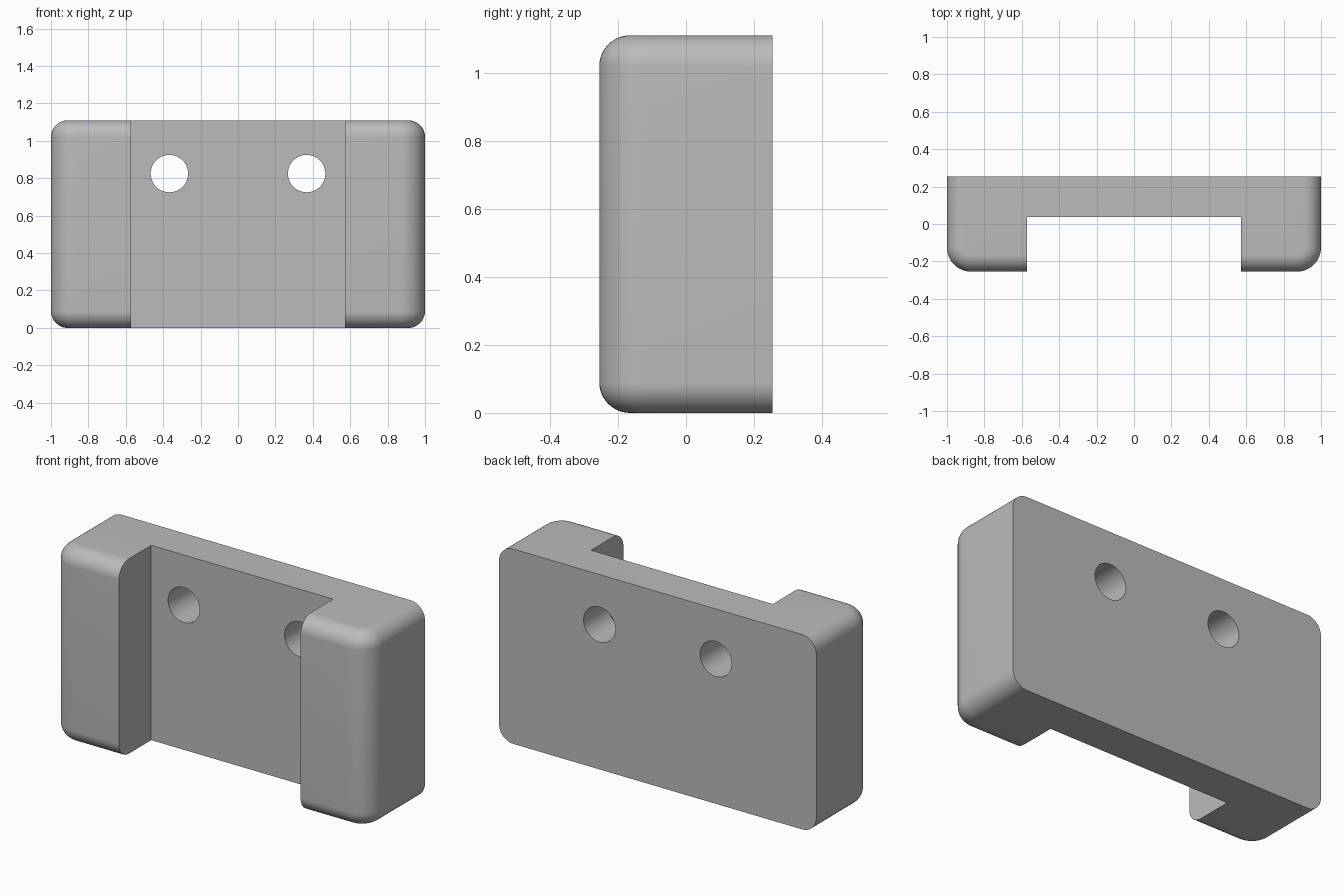
import bpy, bmesh
from math import sin, cos, pi, radians

old = bpy.data.objects.get("Cube")
if old:
    bpy.data.objects.remove(old, do_unlink=True)

HEIGHT, DEPTH = 1.11, 0.255       # full height, half depth
CORNER, ROUND = 0.13, 0.09        # upright front corners, top and bottom edges
STEPS = 12

grey = bpy.data.materials.new("plain grey")
grey.use_nodes = True
colour = (0.5, 0.5, 0.5, 1)
grey.diffuse_color = colour
grey.node_tree.nodes["Principled BSDF"].inputs["Base Color"].default_value = colour


def outline(inset):
    """Plan outline with rounded front corners, drawn in by inset except at the back."""
    w, front, r = 1 - inset, -DEPTH + inset, CORNER - inset
    arc = [pi / 2 * i / STEPS for i in range(STEPS + 1)]
    left = [(w - r + r * sin(a), front + r - r * cos(a)) for a in arc]
    right = [(-x, y) for x, y in reversed(left)]
    return left + [(w, DEPTH), (-w, DEPTH)] + right


# Bracket body: plan outlines stacked along a rounded edge profile
curve = [(ROUND * (1 - sin(pi / 2 * i / STEPS)), ROUND * (1 - cos(pi / 2 * i / STEPS)))
         for i in range(STEPS + 1)]
layers = curve + [(inset, HEIGHT - z) for inset, z in reversed(curve)]
bm = bmesh.new()
rings = [[bm.verts.new((x, y, z)) for x, y in outline(inset)] for inset, z in layers]
for low, high in zip(rings, rings[1:]):
    for i in range(len(low)):
        j = (i + 1) % len(low)
        bm.faces.new((low[i], low[j], high[j], high[i]))
bm.faces.new(rings[0][::-1])
bm.faces.new(rings[-1])
bmesh.ops.recalc_face_normals(bm, faces=bm.faces)
mesh = bpy.data.meshes.new("bracket_body")
bm.to_mesh(mesh)
bm.free()
body = bpy.data.objects.new("bracket_body", mesh)
bpy.context.collection.objects.link(body)
mesh.materials.append(grey)


def cut(tool, name):
    """Subtract a helper shape from the body and remove it."""
    tool.name = name
    tool.hide_render = True
    tool.data.materials.append(grey)
    bpy.context.view_layer.objects.active = body
    mod = body.modifiers.new(name, 'BOOLEAN')
    mod.operation, mod.solver, mod.object = 'DIFFERENCE', 'EXACT', tool
    bpy.ops.object.modifier_apply(modifier=name)
    bpy.data.objects.remove(tool, do_unlink=True)


# Front channel, full height
bpy.ops.mesh.primitive_cube_add(size=1, location=(0, 0.037 - 0.5, HEIGHT / 2))
bpy.context.object.scale = (1.146, 1, 2)
bpy.context.view_layer.update()
cut(bpy.context.object, "channel_cutter")

# Two screw holes
for side in (-1, 1):
    bpy.ops.mesh.primitive_cylinder_add(vertices=48, radius=0.1, depth=1,
                                        location=(side * 0.367, 0.1, 0.825),
                                        rotation=(pi / 2, 0, 0))
    cut(bpy.context.object, "hole_cutter")

# Smooth rounded edges, keeping the hard ones crisp
bpy.ops.object.select_all(action='DESELECT')
body.select_set(True)
bpy.context.view_layer.objects.active = body
bpy.ops.object.shade_smooth_by_angle(angle=radians(30))
